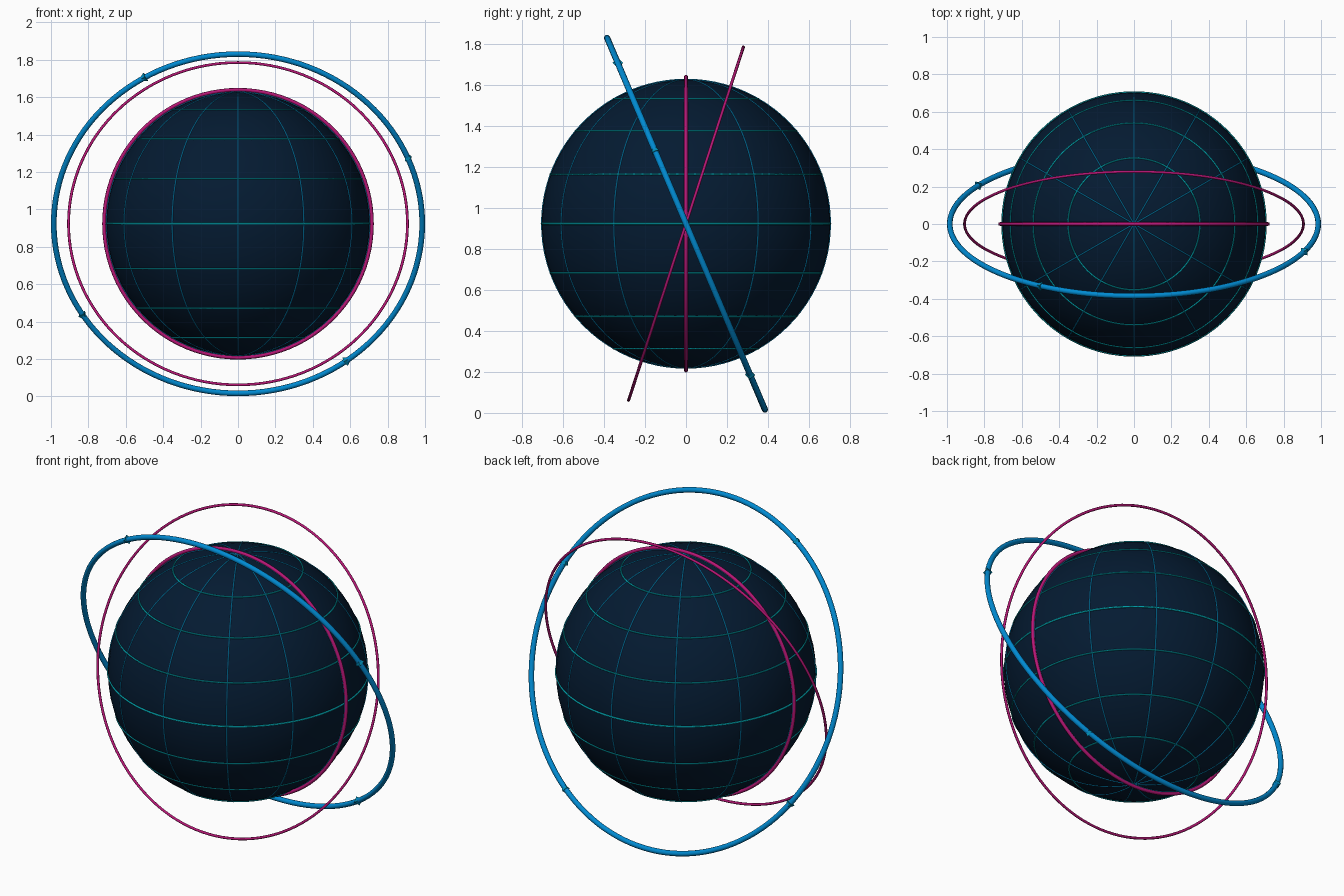
import bpy
import math
from mathutils import Matrix, Vector

if "Cube" in bpy.data.objects:
    bpy.data.objects.remove(bpy.data.objects["Cube"])

CZ = 0.923          # height of the globe centre
R = 0.704           # globe radius


def material(name, rgb):
    m = bpy.data.materials.new(name)
    m.diffuse_color = (*rgb, 1)
    m.use_nodes = True
    m.node_tree.nodes["Principled BSDF"].inputs["Base Color"].default_value = m.diffuse_color
    return m


navy = material("dark navy", (0.0012, 0.0105, 0.031))
teal = material("teal", (0.0, 0.34, 0.40))
azure = material("azure", (0.002, 0.36, 0.75))
blue = material("bright blue", (0.0, 0.255, 0.64))
magenta = material("magenta", (0.47, 0.008, 0.18))
arrow_teal = material("arrow teal", (0.0, 0.26, 0.45))


def finish(name, mat, smooth=True):
    ob = bpy.context.object
    ob.name = name
    ob.data.materials.append(mat)
    if smooth:
        bpy.ops.object.shade_smooth_by_angle(angle=math.radians(65))
    return ob


def ring(name, radius, tube, mat, z=0.0, rot=(0, 0, 0), seg=96, sides=8):
    bpy.ops.mesh.primitive_torus_add(
        major_radius=radius, minor_radius=tube, major_segments=seg,
        minor_segments=sides, location=(0, 0, CZ + z), rotation=rot)
    return finish(name, mat)


# Globe body
bpy.ops.mesh.primitive_uv_sphere_add(segments=64, ring_count=32, radius=R,
                                     location=(0, 0, CZ))
finish("globe", navy)

# Latitude lines, the equator slightly heavier
for deg in (-60, -40, -20, 0, 20, 40, 60):
    a = math.radians(deg)
    ring(f"latitude_line_{deg}", R * math.cos(a), 0.0055 if deg == 0 else 0.0045,
         teal, R * math.sin(a), sides=8)

# Meridian lines: six full circles through the poles
for i in range(6):
    ring(f"meridian_line_{i}", R, 0.0032, azure,
         rot=(math.pi / 2, 0, i * math.pi / 6), sides=8)

# Magenta rings: one hugging the globe, one tilted orbit
ring("upright_ring", 0.716, 0.010, magenta, rot=(math.pi / 2, 0, 0))
ring("thin_orbit_ring", 0.906, 0.0075, magenta, rot=(math.radians(72), 0, 0), seg=128)

# Thick blue orbit ring
tilt = math.radians(90 + 23)
ring("blue_orbit_ring", 0.985, 0.015, blue, rot=(tilt, 0, 0), seg=128, sides=12)

# Small faceted arrowheads riding along the blue ring
turn = Matrix.Rotation(tilt, 3, 'X')
for i, deg in enumerate((24, 121.5, 213.5, 307)):
    a = math.radians(deg)
    pos = turn @ Vector((math.cos(a), math.sin(a), 0)) * 0.985
    tangent = turn @ Vector((-math.sin(a), math.cos(a), 0))
    bpy.ops.mesh.primitive_cone_add(
        vertices=4, radius1=0.026, radius2=0, depth=0.05,
        location=pos + Vector((0, 0, CZ)),
        rotation=tangent.to_track_quat('Z', 'Y').to_euler())
    finish(f"arrowhead_{i}", arrow_teal, smooth=False)
